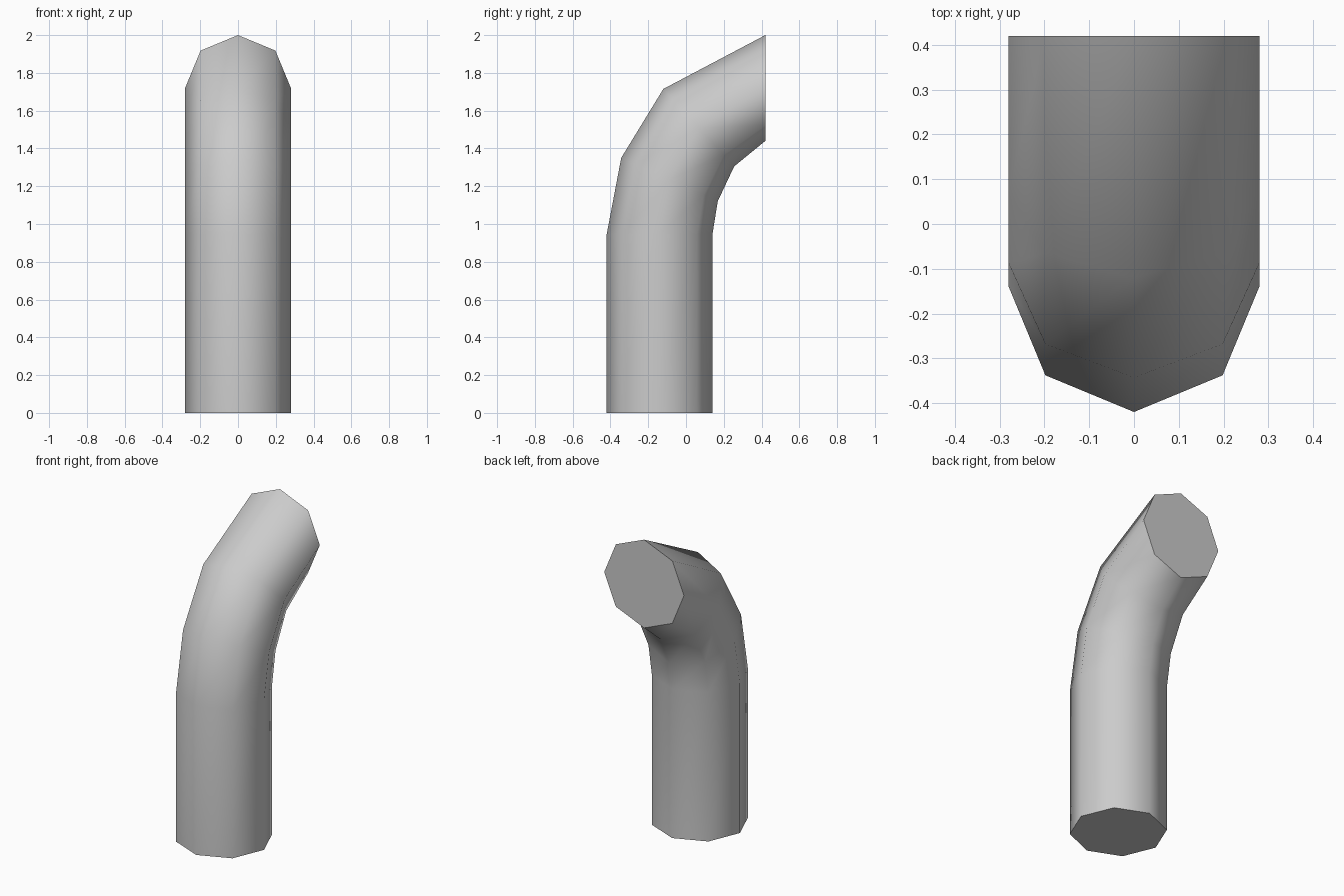
import bpy, bmesh
from math import cos, sin, pi
from mathutils import Vector

if "Cube" in bpy.data.objects:
    bpy.data.objects.remove(bpy.data.objects["Cube"], do_unlink=True)

SIDES = 8
HALF_WIDTH = 0.28

# Plain grey material
grey = bpy.data.materials.new("plain_grey")
grey.use_nodes = True
colour = (0.6, 0.6, 0.6, 1)
grey.diffuse_color = colour
grey.node_tree.nodes["Principled BSDF"].inputs["Base Color"].default_value = colour

# Outer and inner bend points (y, z) of each cross-section
sections = [
    ((-0.42, 0.0), (0.14, 0.0)),
    ((-0.42, 0.945), (0.14, 0.945)),
    ((-0.343, 1.35), (0.168, 1.12)),
    ((-0.12, 1.715), (0.255, 1.305)),
    ((0.42, 2.0), (0.42, 1.44)),
]

# Bent pipe: octagonal rings bridged together, closed by flat ends
bm = bmesh.new()
rings = []
for outer, inner in sections:
    outer, inner = Vector((0, *outer)), Vector((0, *inner))
    centre, arm = (outer + inner) / 2, (outer - inner) / 2
    ring = []
    for i in range(SIDES):
        a = 2 * pi * i / SIDES
        ring.append(bm.verts.new(centre + arm * cos(a) + Vector((HALF_WIDTH * sin(a), 0, 0))))
    rings.append(ring)

for low, high in zip(rings, rings[1:]):
    for i in range(SIDES):
        j = (i + 1) % SIDES
        bm.faces.new((low[i], low[j], high[j], high[i])).smooth = True

for cap in (bm.faces.new(rings[0]), bm.faces.new(rings[-1])):
    cap.smooth = False
    for edge in cap.edges:
        edge.smooth = False

bmesh.ops.recalc_face_normals(bm, faces=bm.faces)
mesh = bpy.data.meshes.new("bent_pipe")
bm.to_mesh(mesh)
bm.free()
mesh.materials.append(grey)
pipe = bpy.data.objects.new("bent_pipe", mesh)
bpy.context.collection.objects.link(pipe)
